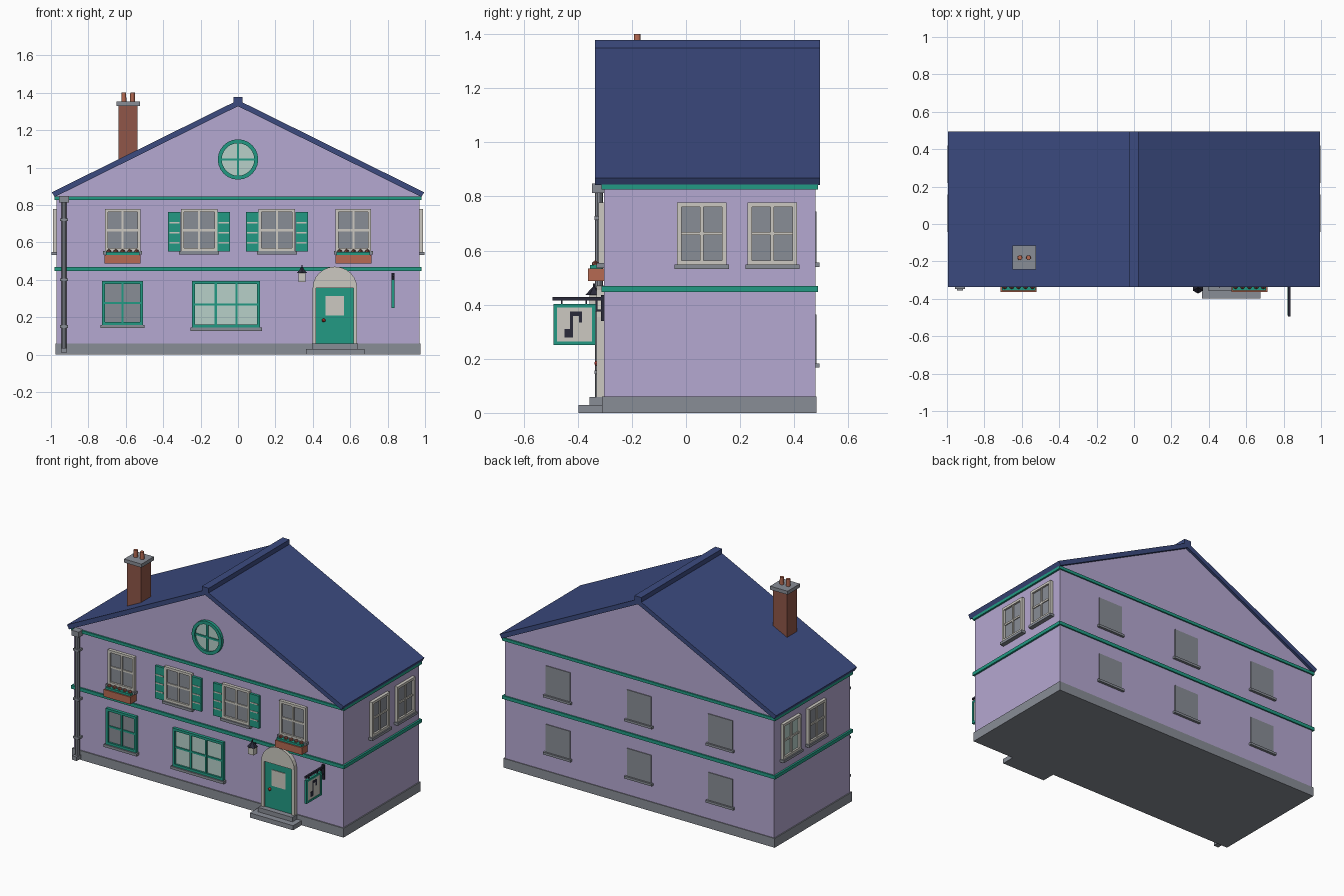
import bpy, bmesh, math
from mathutils import Matrix

if "Cube" in bpy.data.objects:
    bpy.data.objects.remove(bpy.data.objects["Cube"])


def material(name, r, g, b):
    m = bpy.data.materials.new(name)
    lin = [(c / 255 / 12.92 if c < 11 else ((c / 255 + 0.055) / 1.055) ** 2.4) for c in (r, g, b)]
    m.diffuse_color = (*lin, 1)
    m.use_nodes = True
    m.node_tree.nodes["Principled BSDF"].inputs["Base Color"].default_value = m.diffuse_color
    return m


LILAC = material("lilac_plaster", 181, 168, 209)
BLUE = material("blue_roof", 60, 75, 128)
GREEN = material("green_paint", 34, 154, 132)
GREY = material("grey_stone", 137, 141, 150)
CREAM = material("cream_trim", 204, 201, 193)
PALE = material("pale_glass", 183, 208, 201)
BRICK = material("brick", 144, 86, 72)
CLAY = material("terracotta", 182, 106, 82)
DARK = material("dark_iron", 42, 42, 58)
RED = material("red_knob", 196, 62, 52)


def finish(name, bm, mat):
    bmesh.ops.recalc_face_normals(bm, faces=bm.faces)
    me = bpy.data.meshes.new(name)
    bm.to_mesh(me)
    bm.free()
    me.materials.append(mat)
    ob = bpy.data.objects.new(name, me)
    bpy.context.collection.objects.link(ob)
    return ob


def boxes(name, mat, *spans):
    """One object from boxes given as (x0, x1, y0, y1, z0, z1)."""
    bm = bmesh.new()
    for x0, x1, y0, y1, z0, z1 in spans:
        m = Matrix.Translation(((x0 + x1) / 2, (y0 + y1) / 2, (z0 + z1) / 2))
        m = m @ Matrix.Diagonal((abs(x1 - x0), abs(y1 - y0), abs(z1 - z0), 1))
        bmesh.ops.create_cube(bm, size=1, matrix=m)
    return finish(name, bm, mat)


def prism(name, mat, pts, y0, y1):
    """Extrude an x-z outline from y0 to y1."""
    bm = bmesh.new()
    f = bm.faces.new([bm.verts.new((x, y0, z)) for x, z in pts])
    ext = bmesh.ops.extrude_face_region(bm, geom=[f])["geom"]
    bmesh.ops.translate(bm, vec=(0, y1 - y0, 0), verts=[v for v in ext if isinstance(v, bmesh.types.BMVert)])
    return finish(name, bm, mat)


def cone(name, mat, x, y, z0, z1, r0, r1, n=12):
    bm = bmesh.new()
    bmesh.ops.create_cone(bm, cap_ends=True, segments=n, radius1=r0, radius2=r1, depth=z1 - z0,
                          matrix=Matrix.Translation((x, y, (z0 + z1) / 2)))
    return finish(name, bm, mat)


WX, YF, YB = 0.97, -0.303, 0.478   # wall faces


def on_wall(side, u0, u1, z0, z1, d0, d1):
    """Box span on a wall: u along it, d outward from it."""
    if side == "front":
        return (u0, u1, YF - d1, YF - d0, z0, z1)
    if side == "back":
        return (u0, u1, YB + d0, YB + d1, z0, z1)
    s = 1 if side == "right" else -1
    return (*sorted((s * (WX + d0), s * (WX + d1))), u0, u1, z0, z1)


def window(name, side, u, w, z0, z1, frame, glass, cols=2, t=0.016, sill=0.017):
    a, b = u - w / 2, u + w / 2
    W = lambda *s: on_wall(side, *s)
    boxes(name + "_glass", glass, W(a + t / 2, b - t / 2, z0, z1 - t / 2, -0.005, 0.008))
    bars = [W(a, a + t, z0, z1, 0, 0.02), W(b - t, b, z0, z1, 0, 0.02),
            W(a + t, b - t, z1 - t, z1, 0, 0.02), W(a + t, b - t, z0, z0 + t, 0, 0.02)]
    for i in range(1, cols):
        c = a + t + (w - 2 * t) * i / cols
        bars.append(W(c - 0.006, c + 0.006, z0 + t, z1 - t, 0, 0.015))
    zm = (z0 + z1) / 2
    bars.append(W(a + t, b - t, zm - 0.006, zm + 0.006, 0, 0.014))
    boxes(name + "_frame", frame, *bars)
    boxes(name + "_sill", GREY, W(a - 0.009, b + 0.009, z0 - sill, z0, 0, 0.028))


# House body, plinth, bands
prism("walls", LILAC, [(-WX, 0.02), (WX, 0.02), (WX, 0.852), (0, 1.332), (-WX, 0.852)], YF, YB)
boxes("plinth", GREY, (-0.977, 0.977, -0.31, 0.483, 0, 0.06))
for n, z0, z1 in (("middle_band", 0.447, 0.469), ("eaves_band", 0.826, 0.845)):
    boxes(n, GREEN, (-0.982, 0.982, -0.313, 0.487, z0, z1))

# Roof slabs and ridge
for s, n in ((-1, "left_roof"), (1, "right_roof")):
    prism(n, BLUE, [(0, 1.328), (s * 0.981, 0.842), (s * 0.995, 0.868), (0, 1.36)], -0.337, 0.495)
boxes("ridge_cap", BLUE, (-0.025, 0.025, -0.337, 0.495, 1.338, 1.378))

# Chimney
boxes("chimney_stack", BRICK, (-0.638, -0.536, -0.232, -0.128, 0.95, 1.333))
boxes("chimney_cap", GREY, (-0.65, -0.524, -0.244, -0.116, 1.33, 1.353))
for i, x in enumerate((-0.61, -0.564)):
    cone("chimney_pot_%d" % i, CLAY, x, -0.18, 1.35, 1.4, 0.013, 0.012)

# Front windows, mirrored left and right
for s in (-1, 1):
    tag = "left" if s < 0 else "right"
    # shuttered windows
    u = s * 0.208
    window("shuttered_window_" + tag, "front", u, 0.196, 0.553, 0.777, CREAM, GREY)
    for k in (-1, 1):
        c = u + k * 0.132
        boxes("shutter", GREEN, on_wall("front", c - 0.033, c + 0.033, 0.55, 0.762, 0, 0.016))
        boxes("shutter_slats", CREAM, *[on_wall("front", c - 0.027, c + 0.027, z - 0.004, z + 0.004, 0.01, 0.019)
                                        for z in (0.599, 0.652, 0.706)])
    # flower box windows
    u = s * 0.617
    window("flower_window_" + tag, "front", u, 0.19, 0.553, 0.777, CREAM, GREY)
    boxes("flower_box_" + tag, CLAY, on_wall("front", u - 0.097, u + 0.097, 0.487, 0.533, 0, 0.06))
    boxes("flower_leaves_" + tag, GREEN, on_wall("front", u - 0.09, u + 0.09, 0.53, 0.547, 0.008, 0.052))
    bm = bmesh.new()
    for i in range(5):
        bmesh.ops.create_icosphere(bm, subdivisions=1, radius=0.014,
                                   matrix=Matrix.Translation((u + (i - 2) * 0.037, YF - 0.032, 0.55)))
    finish("flowers_" + tag, bm, BRICK)
window("ground_window", "front", -0.617, 0.218, 0.158, 0.392, GREEN, GREY)
window("shop_window", "front", -0.064, 0.364, 0.144, 0.392, GREEN, PALE, cols=3)

# Side and back windows
for side in ("left", "right"):
    for u in (0.058, 0.319):
        lit = side == "left" and u > 0.2
        window(side + "_window", side, u, 0.182, 0.548, 0.777, CREAM, PALE if lit else GREY)
for u in (-0.585, 0, 0.585):
    for z0, z1 in ((0.183, 0.363), (0.555, 0.744)):
        boxes("back_window", GREY, on_wall("back", u - 0.087, u + 0.087, z0, z1, -0.003, 0.005))
        boxes("back_sill", GREY, on_wall("back", u - 0.099, u + 0.099, z0 - 0.015, z0, 0, 0.016))

# Round gable window
N, ZC = 24, 1.043
circle = lambda r: [(r * math.cos(i * math.tau / N), ZC + r * math.sin(i * math.tau / N)) for i in range(N)]
prism("round_glass", PALE, circle(0.096), YF + 0.005, YF - 0.008)
bm = bmesh.new()
loops = [[bm.verts.new((x, y, z)) for x, z in circle(r)]
         for r, y in ((0.108, YF), (0.108, YF - 0.02), (0.087, YF - 0.02), (0.087, YF))]
for k in range(4):
    p, q = loops[k], loops[(k + 1) % 4]
    for i in range(N):
        bm.faces.new((p[i], p[(i + 1) % N], q[(i + 1) % N], q[i]))
finish("round_frame", bm, GREEN)
boxes("round_bars", GREEN, on_wall("front", -0.006, 0.006, ZC - 0.09, ZC + 0.09, 0, 0.015),
      on_wall("front", -0.09, 0.09, ZC - 0.006, ZC + 0.006, 0, 0.014))

# Doorway with arched surround and steps
DX = 0.518
arch = [(DX + 0.119 * math.cos(i * math.pi / 12), 0.355 + 0.115 * math.sin(i * math.pi / 12)) for i in range(13)]
prism("door_surround", CREAM, [(DX + 0.119, 0.055)] + arch + [
    (DX - 0.119, 0.055), (DX - 0.1, 0.055), (DX - 0.1, 0.356), (DX + 0.1, 0.356), (DX + 0.1, 0.055)], YF + 0.003, YF - 0.028)
boxes("door", GREEN, on_wall("front", DX - 0.102, DX + 0.102, 0.055, 0.358, -0.003, 0.018))
boxes("door_glass", CREAM, on_wall("front", DX - 0.05, DX + 0.05, 0.208, 0.312, 0.015, 0.022))
bm = bmesh.new()
bmesh.ops.create_icosphere(bm, subdivisions=2, radius=0.01, matrix=Matrix.Translation((0.458, YF - 0.026, 0.183)))
finish("door_knob", bm, RED)
boxes("door_steps", GREY, (0.363, 0.675, -0.397, -0.3, 0, 0.03), (0.395, 0.641, -0.356, -0.3, 0.03, 0.059))

# Lantern
boxes("lantern_body", CREAM, (0.323, 0.362, -0.357, -0.322, 0.388, 0.436))
cone("lantern_roof", DARK, 0.342, -0.34, 0.436, 0.466, 0.032, 0.004, 6)
boxes("lantern_arm", DARK, (0.337, 0.347, -0.345, -0.3, 0.44, 0.45), (0.339, 0.345, -0.343, -0.337, 0.46, 0.478))

# Hanging sign with a note on both faces
SX = 0.83
S = lambda h, y0, y1, z0, z1: (SX - h, SX + h, y0, y1, z0, z1)
boxes("sign_bracket", DARK, S(0.006, -0.494, -0.3, 0.416, 0.428), S(0.008, -0.314, -0.3, 0.34, 0.436),
      S(0.004, -0.335, -0.305, 0.374, 0.382), S(0.004, -0.335, -0.327, 0.374, 0.42),
      S(0.003, -0.462, -0.456, 0.4, 0.42), S(0.003, -0.372, -0.366, 0.4, 0.42))
boxes("sign_frame", GREEN, S(0.008, -0.49, -0.477, 0.25, 0.402), S(0.008, -0.348, -0.335, 0.25, 0.402),
      S(0.008, -0.477, -0.348, 0.25, 0.263), S(0.008, -0.477, -0.348, 0.389, 0.402))
boxes("sign_panel", CREAM, S(0.005, -0.48, -0.345, 0.26, 0.392))
boxes("sign_note", DARK, S(0.007, -0.428, -0.417, 0.28, 0.374), S(0.007, -0.449, -0.417, 0.278, 0.31),
      S(0.007, -0.428, -0.385, 0.358, 0.374), S(0.007, -0.396, -0.385, 0.334, 0.374))

# Downpipe
PX, PY = -0.93, -0.322
cone("downpipe", GREY, PX, PY, 0.02, 0.825, 0.015, 0.015, 10)
boxes("rain_hopper", GREY, (PX - 0.026, PX + 0.026, -0.348, -0.303, 0.813, 0.848))
boxes("pipe_clips", GREY, *[(PX - 0.021, PX + 0.021, -0.339, -0.303, z - 0.007, z + 0.007) for z in (0.15, 0.4, 0.72)])
boxes("pipe_shoe", GREY, (PX - 0.017, PX + 0.017, -0.355, -0.308, 0.01, 0.036))
